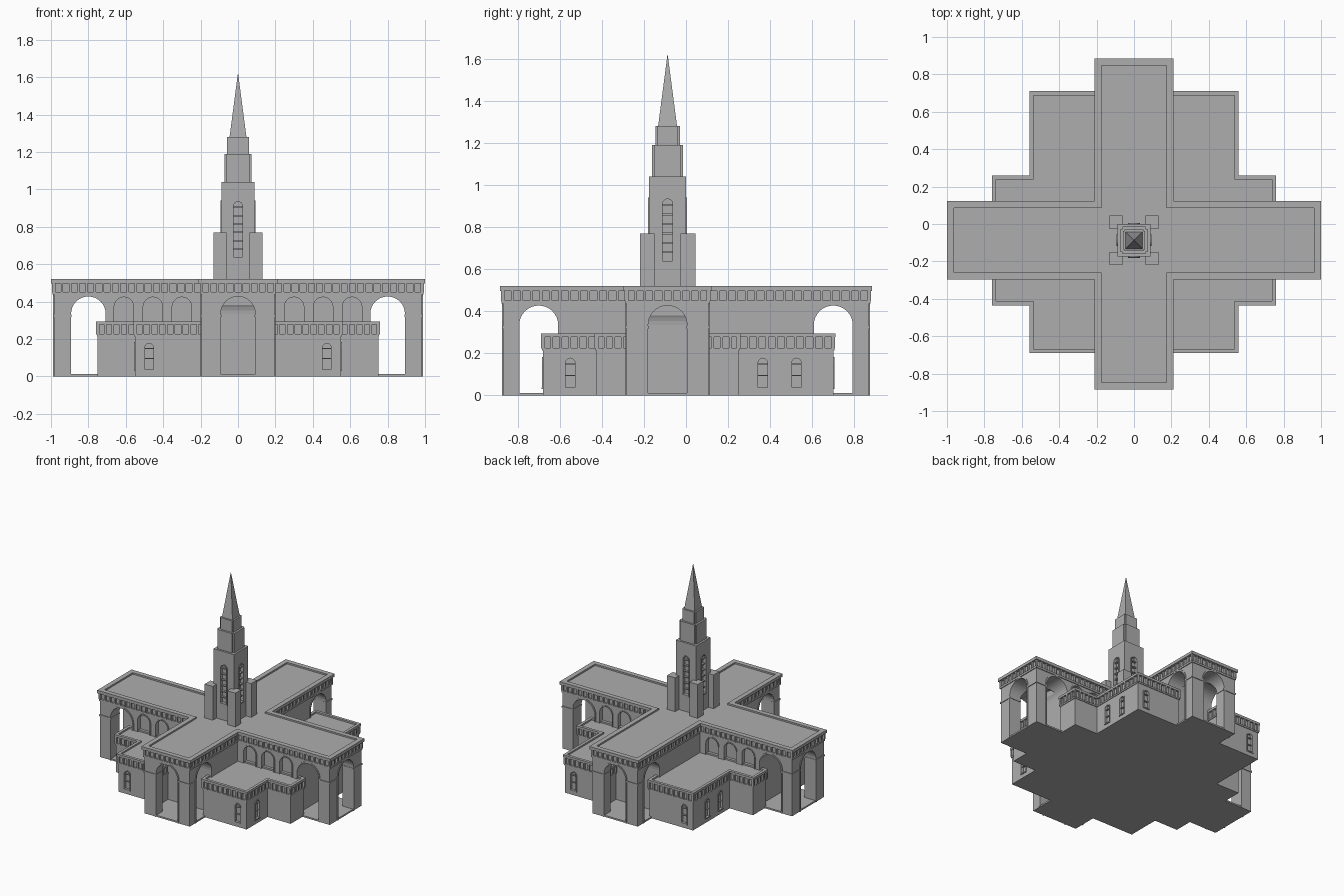
import bpy, bmesh, math

if "Cube" in bpy.data.objects:
    bpy.data.objects.remove(bpy.data.objects["Cube"])

stone = bpy.data.materials.new("grey_stone")
stone.diffuse_color = (0.42, 0.42, 0.42, 1)
stone.use_nodes = True
stone.node_tree.nodes["Principled BSDF"].inputs["Base Color"].default_value = stone.diffuse_color

YC = -0.0875            # centre line of the side-to-side hall
HW = 0.195              # half width of both halls
X, Y = 0.985, 0.87      # hall lengths
R = 0.0925              # big arch radius
SPRING = 0.335


def finish(name, bm):
    bmesh.ops.recalc_face_normals(bm, faces=bm.faces)
    me = bpy.data.meshes.new(name)
    bm.to_mesh(me)
    bm.free()
    me.materials.append(stone)
    ob = bpy.data.objects.new(name, me)
    bpy.context.collection.objects.link(ob)
    return ob


def offset(poly, d):
    """Grow a right-angled counter-clockwise outline by d."""
    out = []
    for i, (x, y) in enumerate(poly):
        for a, b in ((poly[i - 1], poly[i]), (poly[i], poly[(i + 1) % len(poly)])):
            l = math.dist(a, b)
            x += d * (b[1] - a[1]) / l
            y -= d * (b[0] - a[0]) / l
        out.append((x, y))
    return out


def prism(bm, poly, z0, z1):
    lo = [bm.verts.new((x, y, z0)) for x, y in poly]
    hi = [bm.verts.new((x, y, z1)) for x, y in poly]
    bm.faces.new(lo)
    bm.faces.new(hi)
    for i in range(len(poly)):
        bm.faces.new((lo[i - 1], lo[i], hi[i], hi[i - 1]))


def box(bm, x0, x1, y0, y1, z0, z1):
    prism(bm, [(x0, y0), (x1, y0), (x1, y1), (x0, y1)], z0, z1)


def tray(bm, poly, out, inn, z0, zf, z1):
    """Cornice slab with a raised rim and a sunken roof."""
    rings = [[bm.verts.new((x, y, z)) for x, y in offset(poly, d)]
             for d, z in ((out, z0), (out, z1), (inn, z1), (inn, zf))]
    bm.faces.new(rings[0])
    bm.faces.new(rings[3])
    for a, b in zip(rings, rings[1:]):
        for i in range(len(poly)):
            bm.faces.new((a[i - 1], a[i], b[i], b[i - 1]))


def dentils(bm, poly, z0, z1):
    """Row of narrow blocks along every edge of the outline."""
    for a, b in zip(poly, poly[1:] + poly[:1]):
        n = max(2, round(math.dist(a, b) / 0.044))
        ux, uy = abs(b[0] - a[0]) > 0.001, abs(b[1] - a[1]) > 0.001
        wx, wy = (0.006 if ux else 0.009), (0.006 if uy else 0.009)
        for i in range(n + 1):
            x, y = a[0] + (b[0] - a[0]) * i / n, a[1] + (b[1] - a[1]) * i / n
            box(bm, x - wx, x + wx, y - wy, y + wy, z0, z1)


def arch(r, zb, zs, n=16):
    return [(r, zb)] + [(r * math.cos(math.pi * i / n), zs + r * math.sin(math.pi * i / n))
                        for i in range(n + 1)] + [(-r, zb)]


def put(bm, o, nrm, u, z, d):
    return bm.verts.new((o[0] - nrm[1] * u + nrm[0] * d, o[1] + nrm[0] * u + nrm[1] * d, z))


def arch_solid(bm, o, nrm, r, zb, zs, d0, d1):
    p = arch(r, zb, zs)
    lo = [put(bm, o, nrm, u, z, d0) for u, z in p]
    hi = [put(bm, o, nrm, u, z, d1) for u, z in p]
    bm.faces.new(lo)
    bm.faces.new(hi)
    for i in range(len(p)):
        bm.faces.new((lo[i - 1], lo[i], hi[i], hi[i - 1]))


def arch_trim(bm, o, nrm, r, zb, zs, w, d0=-0.004, d1=0.005):
    pi, po = arch(r, zb, zs), arch(r + w, zb, zs)
    c = [[put(bm, o, nrm, u, z, d) for u, z in p] for p, d in ((pi, d0), (po, d0), (po, d1), (pi, d1))]
    for k in range(4):
        a, b = c[k - 1], c[k]
        for i in range(len(pi) - 1):
            bm.faces.new((a[i], a[i + 1], b[i + 1], b[i]))
    bm.faces.new([q[0] for q in c])
    bm.faces.new([q[-1] for q in c])


def bar(bm, o, nrm, hw, z, h, d0, d1):
    xs = [o[0] - nrm[1] * u + nrm[0] * d for u in (-hw, hw) for d in (d0, d1)]
    ys = [o[1] + nrm[0] * u + nrm[1] * d for u in (-hw, hw) for d in (d0, d1)]
    box(bm, min(xs), max(xs), min(ys), max(ys), z - h, z + h)


def cut(ob, bm):
    c = finish("cutter", bm)
    c.hide_render = True
    m = ob.modifiers.new("cut", 'BOOLEAN')
    m.object, m.operation, m.solver = c, 'DIFFERENCE', 'EXACT'
    bpy.context.view_layer.objects.active = ob
    bpy.ops.object.modifier_apply(modifier=m.name)
    bpy.data.objects.remove(c)


# Cross-shaped hall
y0, y1 = YC - HW, YC + HW
cross = [(-HW, -Y), (HW, -Y), (HW, y0), (X, y0), (X, y1), (HW, y1),
         (HW, Y), (-HW, Y), (-HW, y1), (-X, y1), (-X, y0), (-HW, y0)]
bm = bmesh.new()
prism(bm, cross, 0, 0.45)
hall = finish("hall", bm)

# Open arches at the four ends, blind arches on the long sides
trim = bmesh.new()
through, ends, blind = bmesh.new(), bmesh.new(), bmesh.new()
for s in (-1, 1):
    arch_solid(through, (s * 0.80, YC), (0, 1), R, 0.012, SPRING, -0.3, 0.3)
    arch_solid(through, (0, s * 0.70), (1, 0), R, 0.012, SPRING, -0.3, 0.3)
    for o, n, d in (((s * X, YC), (s, 0), -0.265), ((0, s * Y), (0, s), -0.25)):
        arch_solid(ends, o, n, R, 0.012, SPRING, d, 0.05)
        arch_trim(trim, o, n, R, 0.0, SPRING, 0.011)
    for t in (-1, 1):
        o = (s * 0.80, YC + t * HW)
        arch_trim(trim, o, (0, t), R, 0.0, SPRING, 0.011)
        arch_trim(trim, (t * HW, s * 0.70), (t, 0), R, 0.0, SPRING, 0.011)
        for x in (0.30, 0.455, 0.61):
            o = (s * x, YC + t * HW)
            arch_solid(blind, o, (0, t), 0.052, 0.27, 0.372, -0.03, 0.03)
            arch_trim(trim, o, (0, t), 0.052, 0.27, 0.372, 0.008)
        # Impost mouldings on the corner piers
        xs = sorted((s * (R - 0.003), s * (HW + 0.005)))
        ys = sorted((t * (Y - 0.078), t * (Y + 0.005)))
        box(trim, *xs, *ys, 0.318, 0.33)
        xs = sorted((s * 0.89, s * (X + 0.005)))
        ys = sorted((YC + t * (R - 0.003), YC + t * (HW + 0.005)))
        box(trim, *xs, *ys, 0.318, 0.33)
for c in (through, ends, blind):
    cut(hall, c)
finish("arch_trim", trim)

# Hall frieze, cornice and sunken roof
bm = bmesh.new()
prism(bm, offset(cross, 0.006), 0.437, 0.452)
prism(bm, offset(cross, -0.005), 0.45, 0.5)
dentils(bm, cross, 0.45, 0.5)
finish("hall_frieze", bm)
bm = bmesh.new()
tray(bm, cross, 0.015, -0.022, 0.497, 0.508, 0.52)
finish("hall_roof", bm)

# Low L-shaped wings in the four corners
frames = bmesh.new()
for s in (-1, 1):
    for name, ya, yb, yc, wins in (("front", y0 + 0.02, -0.425, -0.68, (-0.55,)),
                                   ("back", y1 - 0.02, 0.25, 0.70, (0.365, 0.525))):
        i = HW - 0.02
        wing = [(s * i, ya), (s * 0.75, ya), (s * 0.75, yb), (s * 0.55, yb), (s * 0.55, yc), (s * i, yc)]
        if s * (yc - ya) < 0:
            wing.reverse()
        bm = bmesh.new()
        prism(bm, wing, 0, 0.225)
        ob = finish(name + "_wing", bm)
        c = bmesh.new()
        spots = [((s * 0.55, y), (s, 0)) for y in wins]
        spots.append(((s * 0.475, yc), (0, 1 if yc > 0 else -1)))
        for o, n in spots:
            arch_solid(c, o, n, 0.022, 0.035, 0.155, -0.015, 0.02)
            arch_trim(frames, o, n, 0.022, 0.03, 0.155, 0.007)
            bar(frames, o, n, 0.029, 0.034, 0.004, -0.014, 0.006)
            for z in (0.095, 0.15):
                bar(frames, o, n, 0.022, z, 0.003, -0.015, -0.004)
        cut(ob, c)
        bm = bmesh.new()
        prism(bm, offset(wing, 0.005), 0.214, 0.226)
        prism(bm, offset(wing, -0.005), 0.224, 0.28)
        dentils(bm, wing, 0.224, 0.28)
        finish(name + "_wing_frieze", bm)
        bm = bmesh.new()
        tray(bm, wing, 0.01, -0.012, 0.277, 0.283, 0.295)
        finish(name + "_wing_roof", bm)

# Tower shaft with four tall louvred windows
bm = bmesh.new()
H = 0.0875
box(bm, -H, H, YC - H, YC + H, 0.5, 1.04)
shaft = finish("tower_shaft", bm)
c = bmesh.new()
for n in ((1, 0), (-1, 0), (0, 1), (0, -1)):
    o = (n[0] * H, YC + n[1] * H)
    arch_solid(c, o, n, 0.024, 0.635, 0.91, -0.02, 0.02)
    arch_trim(frames, o, n, 0.024, 0.63, 0.91, 0.007)
    bar(frames, o, n, 0.031, 0.633, 0.005, -0.019, 0.006)
    for k in range(6):
        bar(frames, o, n, 0.024, 0.68 + 0.045 * k, 0.004, -0.021, -0.004)
cut(shaft, c)
finish("window_frames", frames)

# Corner buttresses
bm = bmesh.new()
for s in (-1, 1):
    for t in (-1, 1):
        box(bm, *sorted((s * 0.062, s * 0.132)), *sorted((YC + t * 0.062, YC + t * 0.132)), 0.5, 0.77)
finish("tower_buttresses", bm)

# Notched upper tiers
bm = bmesh.new()
for a, k, za, zb in ((0.073, 0.062, 1.04, 1.19), (0.058, 0.05, 1.19, 1.28)):
    prism(bm, [(x, y + YC) for x, y in ((-k, -a), (k, -a), (k, -k), (a, -k), (a, k), (k, k),
                                        (k, a), (-k, a), (-k, k), (-a, k), (-a, -k), (-k, -k))], za, zb)
finish("tower_tiers", bm)

# Spire
bm = bmesh.new()
base = [bm.verts.new((x * 0.045, YC + y * 0.045, 1.28)) for x, y in ((-1, -1), (1, -1), (1, 1), (-1, 1))]
tip = bm.verts.new((0, YC, 1.625))
bm.faces.new(base)
for i in range(4):
    bm.faces.new((base[i - 1], base[i], tip))
finish("spire", bm)
